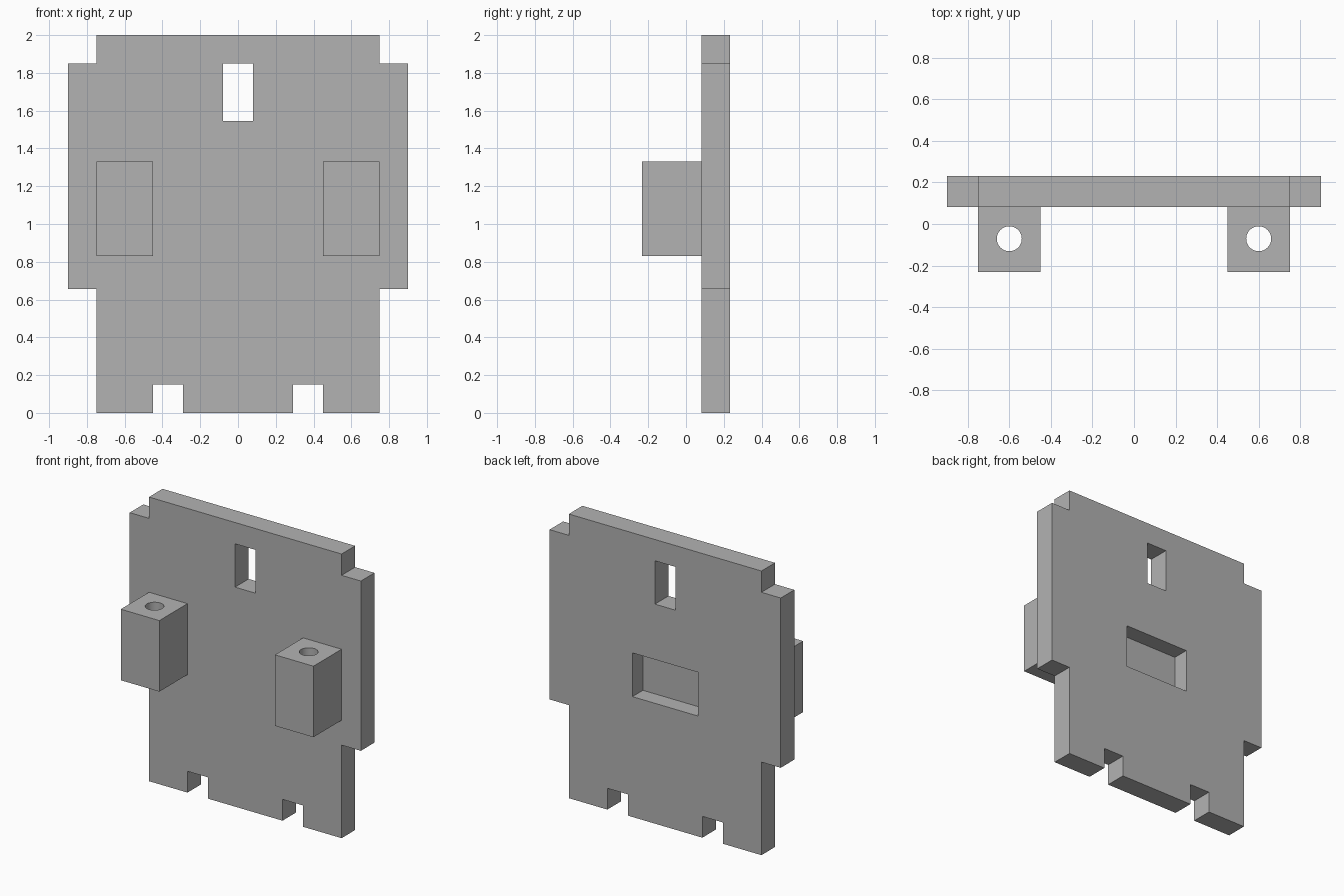
import bpy
import bmesh
from mathutils import Matrix, Vector

default = bpy.data.objects.get("Cube")
if default:
    bpy.data.objects.remove(default, do_unlink=True)

PLATE_FRONT, PLATE_BACK = 0.081, 0.232

grey = bpy.data.materials.new("plain grey")
grey.use_nodes = True
grey.diffuse_color = (0.448, 0.448, 0.448, 1)
grey.node_tree.nodes["Principled BSDF"].inputs["Base Color"].default_value = grey.diffuse_color


def finish(name, bm):
    bmesh.ops.recalc_face_normals(bm, faces=bm.faces)
    mesh = bpy.data.meshes.new(name)
    bm.to_mesh(mesh)
    bm.free()
    mesh.materials.append(grey)
    obj = bpy.data.objects.new(name, mesh)
    bpy.context.collection.objects.link(obj)
    return obj


def box(name, low, high):
    low, high = Vector(low), Vector(high)
    bm = bmesh.new()
    matrix = Matrix.Translation((low + high) / 2) @ Matrix.Diagonal((*(high - low), 1))
    bmesh.ops.create_cube(bm, size=1, matrix=matrix)
    return finish(name, bm)


def cylinder(name, center, radius, depth):
    bm = bmesh.new()
    bmesh.ops.create_cone(bm, cap_ends=True, segments=48, radius1=radius, radius2=radius,
                          depth=depth, matrix=Matrix.Translation(center))
    return finish(name, bm)


def cut(obj, cutter):
    cutter.hide_render = True
    mod = obj.modifiers.new("cut", 'BOOLEAN')
    mod.operation = 'DIFFERENCE'
    mod.solver = 'EXACT'
    mod.object = cutter
    bpy.ops.object.select_all(action='DESELECT')
    bpy.context.view_layer.objects.active = obj
    obj.select_set(True)
    bpy.ops.object.modifier_apply(modifier=mod.name)
    bpy.data.objects.remove(cutter, do_unlink=True)


# Plate: half outline mirrored, with side wings and two foot notches
half = [(0.29, 0), (0.29, 0.15), (0.45, 0.15), (0.45, 0), (0.75, 0),
        (0.75, 0.655), (0.9, 0.655), (0.9, 1.85), (0.75, 1.85), (0.75, 2)]
outline = half + [(-x, z) for x, z in reversed(half)]
bm = bmesh.new()
face = bm.faces.new([bm.verts.new((x, PLATE_FRONT, z)) for x, z in outline])
extruded = bmesh.ops.extrude_face_region(bm, geom=[face])["geom"]
bmesh.ops.translate(bm, vec=(0, PLATE_BACK - PLATE_FRONT, 0),
                    verts=[v for v in extruded if isinstance(v, bmesh.types.BMVert)])
plate = finish("back_plate", bm)

# Upper slot through the plate, and a blind pocket in its back
cut(plate, box("slot_cutter", (-0.08, 0, 1.545), (0.08, 0.4, 1.85)))
cut(plate, box("pocket_cutter", (-0.255, PLATE_BACK - 0.117, 0.847), (0.255, 0.4, 1.155)))

# Two mounting blocks with vertical bores
for side, name in ((1, "left"), (-1, "right")):
    xs = sorted((0.45 * side, 0.75 * side))
    block = box(name + "_mounting_block", (xs[0], -0.232, 0.83), (xs[1], PLATE_FRONT, 1.33))
    cut(block, cylinder("bore_cutter", (0.6 * side, -0.071, 1.08), 0.06, 0.8))
    bpy.ops.object.shade_smooth_by_angle()
